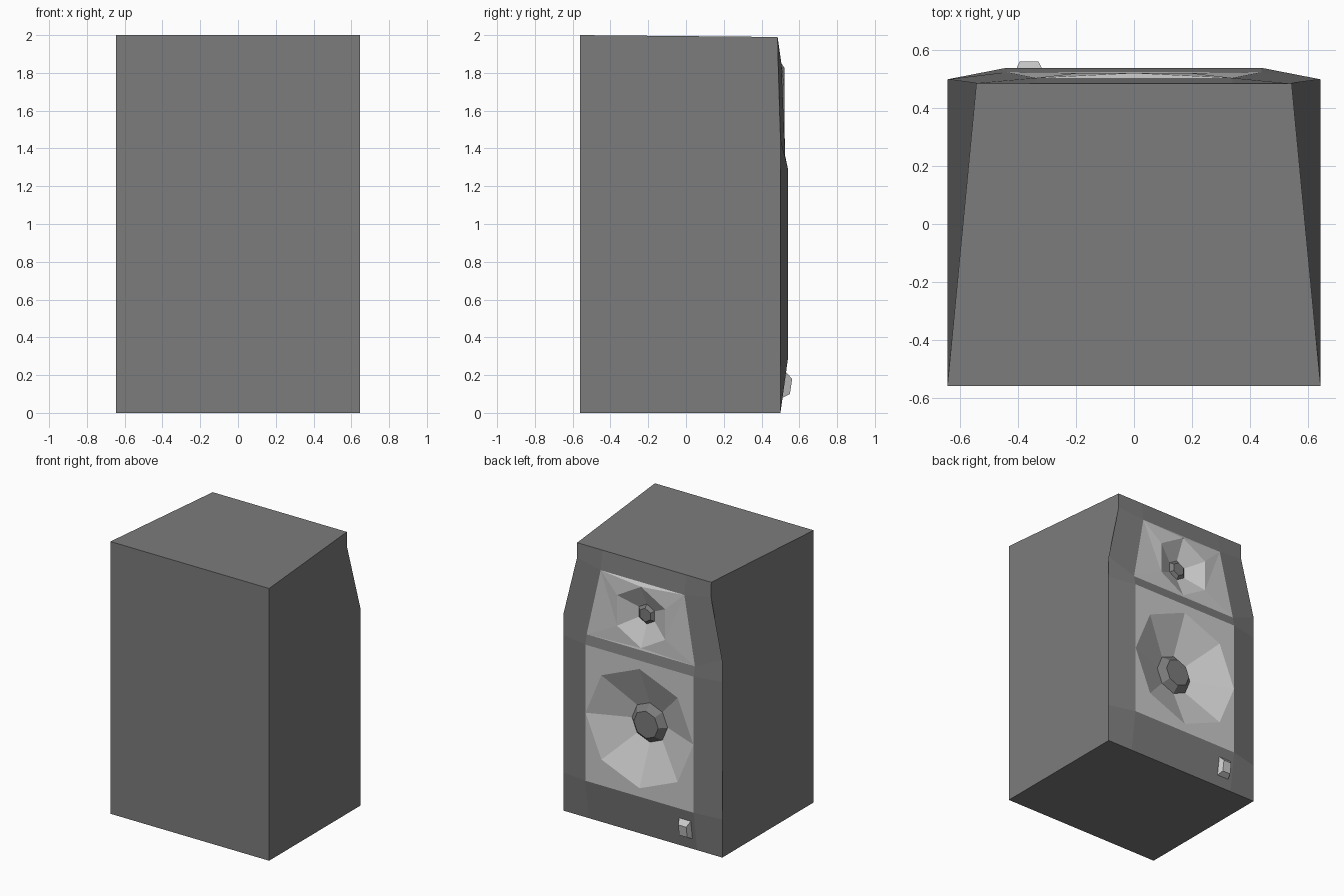
import bpy, bmesh, math
from mathutils import Vector

if "Cube" in bpy.data.objects:
    bpy.data.objects.remove(bpy.data.objects["Cube"])


def material(name, v):
    m = bpy.data.materials.new(name)
    m.diffuse_color = (v, v, v, 1)
    m.use_nodes = True
    m.node_tree.nodes["Principled BSDF"].inputs["Base Color"].default_value = m.diffuse_color
    return m


dark = material("cabinet_grey", 0.2)
light = material("driver_grey", 0.52)
pale = material("switch_grey", 0.75)


def finish(bm, name, mat):
    mesh = bpy.data.meshes.new(name)
    bm.to_mesh(mesh)
    bm.free()
    mesh.materials.append(mat)
    obj = bpy.data.objects.new(name, mesh)
    bpy.context.collection.objects.link(obj)
    return obj


def face_out(bm):
    bm.normal_update()
    for f in bm.faces:
        if f.normal.y < 0:
            f.normal_flip()


# Cabinet: baffle rows of outer (x, y, z) and inner (x, y, z), mirrored in x
rows = [((.645, .50, 0), (.44, .50, 0)),
        ((.645, .50, .28), (.44, .54, .29)),
        ((.645, .50, 1.29), (.44, .54, 1.29)),
        ((.645, .50, 1.45), (.44, .525, 1.36)),
        ((.545, .487, 1.88), (.34, .505, 1.85)),
        ((.545, .485, 1.99), (.34, .485, 1.99))]
bm = bmesh.new()
grid = []
for o, i in rows:
    grid.append([bm.verts.new((s * p[0], p[1], p[2]))
                 for s, p in ((-1, o), (-1, i), (1, i), (1, o))])
for r in range(5):
    for c in range(3):
        if c == 1 and r in (1, 3):      # openings for the drivers
            continue
        a, b = grid[r], grid[r + 1]
        bm.faces.new((a[c], b[c], b[c + 1], a[c + 1]))
bl, br, tr, tl = [bm.verts.new((x, -.56, z)) for x, z in
                  ((-.645, 0), (.645, 0), (.645, 2), (-.645, 2))]
bm.faces.new((bl, br, tr, tl))
bm.faces.new((tl, tr, *reversed(grid[5])))
bm.faces.new((bl, br, *reversed(grid[0])))
for c, low, top in ((0, bl, tl), (3, br, tr)):
    bm.faces.new((low, top, *[grid[r][c] for r in (5, 4, 3, 2, 1, 0)]))
bmesh.ops.recalc_face_normals(bm, faces=bm.faces[:])
finish(bm, "cabinet", dark)


# Drivers: panel around the cone, cone, and raised hub
def ring(bm, n, start, r, y, cz):
    return [bm.verts.new((r * math.cos(start + k * math.tau / n), y,
                          cz + r * math.sin(start + k * math.tau / n)))
            for k in range(n)]


def loop_edges(bm, vs):
    return [bm.edges.new((v, vs[(k + 1) % len(vs)])) for k, v in enumerate(vs)]


def bands(bm, rings):
    for a, b in zip(rings, rings[1:]):
        for k in range(len(a)):
            j = (k + 1) % len(a)
            bm.faces.new((a[k], a[j], b[j], b[k]))


def driver(name, lo, hi, n, start, cz, rim, base, cap):
    bm = bmesh.new()
    frame = [bm.verts.new(p) for p in ((-lo[0], lo[1], lo[2]), lo,
                                       hi, (-hi[0], hi[1], hi[2]))]
    mouth = ring(bm, n, start, *rim, cz)
    bmesh.ops.triangle_fill(bm, edges=loop_edges(bm, frame) + loop_edges(bm, mouth),
                            normal=Vector((0, 1, 0)))
    bands(bm, [mouth, ring(bm, n, start, *base, cz)])
    face_out(bm)
    finish(bm, name + "_cone", light)
    bm = bmesh.new()
    outer, inner = ring(bm, n, start, *base, cz), ring(bm, n, start, *cap, cz)
    bands(bm, [outer, inner])
    bm.faces.new(inner)
    face_out(bm)
    finish(bm, name + "_hub", dark)


driver("woofer", rows[1][1], rows[2][1], 8, 0, .79, (.438, .54), (.145, .42), (.10, .465))
driver("tweeter", rows[3][1], rows[4][1], 6, math.pi / 2, 1.60,
       (.225, .522), (.074, .455), (.05, .475))

# Power switch: tapered block on the sloping lower baffle
bm = bmesh.new()
foot = [bm.verts.new(p) for p in ((-.41, .511, .08), (-.315, .511, .08),
                                  (-.315, .53, .215), (-.41, .53, .215))]
top = [bm.verts.new(p) for p in ((-.395, .55, .10), (-.33, .55, .10),
                                 (-.33, .562, .18), (-.395, .562, .18))]
bands(bm, [foot, top])
bm.faces.new(top)
bm.faces.new(foot)
bmesh.ops.recalc_face_normals(bm, faces=bm.faces[:])
finish(bm, "power_switch", pale)
